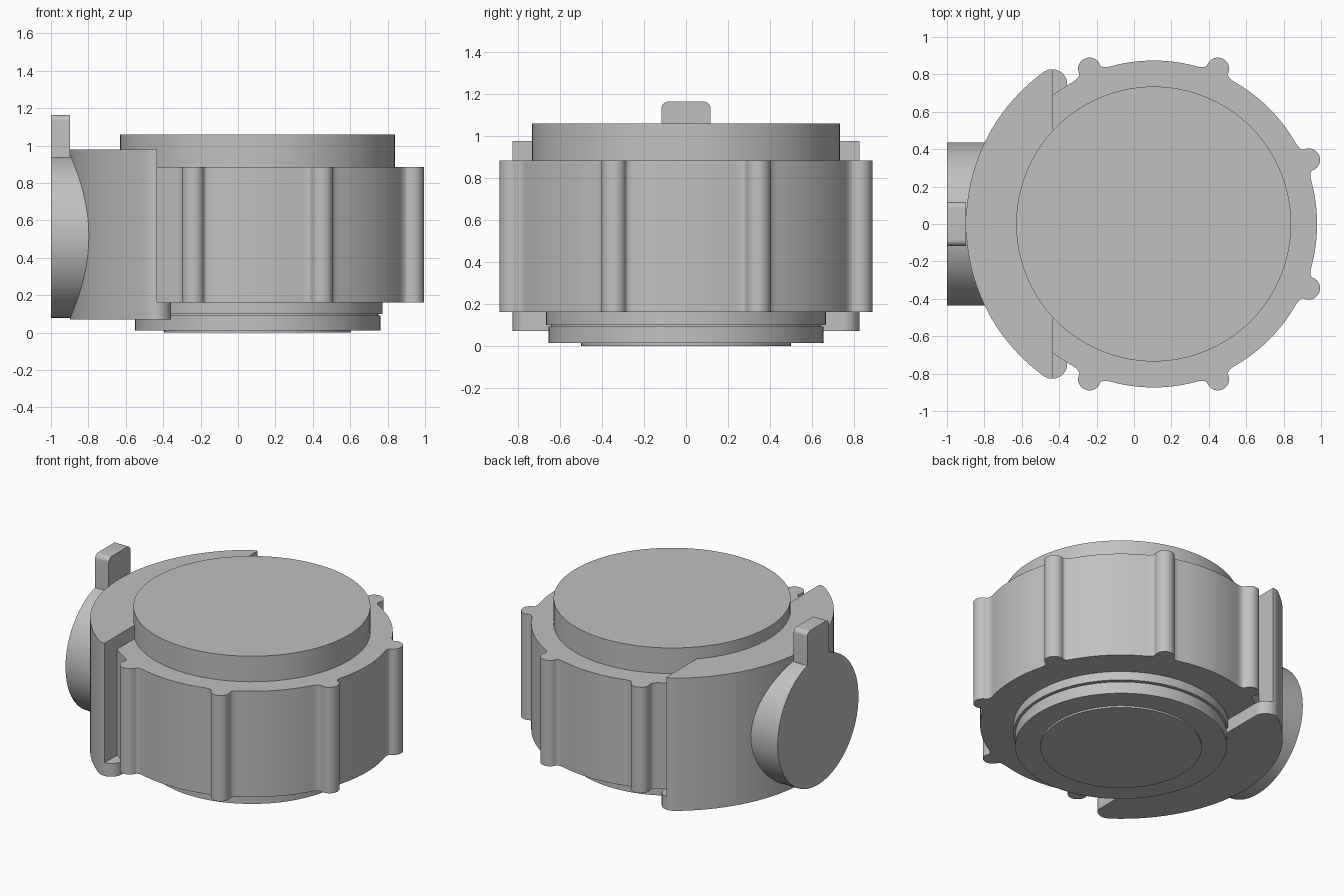
import bpy, bmesh, math
from math import sin, cos, pi, radians
from mathutils import Matrix, Vector

cube = bpy.data.objects.get("Cube")
if cube:
    bpy.data.objects.remove(cube)

grey = bpy.data.materials.new("plain grey")
grey.use_nodes = True
grey.diffuse_color = (0.53, 0.53, 0.53, 1)
grey.node_tree.nodes["Principled BSDF"].inputs["Base Color"].default_value = grey.diffuse_color

AXIS_X = 0.105  # centre of the round parts


def finish(name, bm):
    bmesh.ops.recalc_face_normals(bm, faces=bm.faces)
    mesh = bpy.data.meshes.new(name)
    bm.to_mesh(mesh)
    bm.free()
    mesh.materials.append(grey)
    ob = bpy.data.objects.new(name, mesh)
    bpy.context.collection.objects.link(ob)
    bpy.ops.object.select_all(action='DESELECT')
    ob.select_set(True)
    bpy.context.view_layer.objects.active = ob
    bpy.ops.object.shade_smooth_by_angle(angle=radians(30))
    return ob


def prism(name, outline, low, high, matrix=Matrix()):
    """Extrude a flat outline from low to high along local z."""
    bm = bmesh.new()
    base = bm.faces.new([bm.verts.new((x, y, low)) for x, y in outline])
    moved = bmesh.ops.extrude_face_region(bm, geom=[base], use_keep_orig=True)
    top = [v for v in moved["geom"] if isinstance(v, bmesh.types.BMVert)]
    bmesh.ops.translate(bm, verts=top, vec=(0, 0, high - low))
    bm.transform(matrix)
    return finish(name, bm)


def arc(cx, cy, r, start, end, n):
    return [(cx + r * cos(start + (end - start) * i / n),
             cy + r * sin(start + (end - start) * i / n)) for i in range(n + 1)]


def disc(name, r, low, high):
    return prism(name, arc(AXIS_X, 0, r, 0, 2 * pi, 128)[:-1], low, high)


# Gripping ring: eight rounded ribs blended into a circle
def ring_outline():
    centre, rib, blend, base = 0.898, 0.06, 0.05, 0.874
    half = [(rib * sin(a), centre + rib * cos(a)) for a in (pi / 2 * i / 8 for i in range(9))]
    half += [(rib + blend * (1 - cos(a)), centre - (centre - base) * sin(a))
             for a in (pi / 2 * i / 6 for i in range(1, 7))]
    polar = [(s / centre, r) for s, r in half]
    flat = polar[-1][0]
    profile = [(-a, r) for a, r in reversed(polar[1:])] + polar
    profile += [(flat + (pi / 4 - 2 * flat) * i / 12, base) for i in range(1, 12)]
    points = []
    for k in range(8):
        mid = pi / 8 + k * pi / 4
        points += [(AXIS_X + r * cos(mid + a), r * sin(mid + a)) for a, r in profile]
    return points


prism("grip_ring", ring_outline(), 0.16, 0.885)

# Round cap and stepped base
disc("top_cap", 0.735, 0.88, 1.06)
disc("base_upper_collar", 0.668, 0.10, 0.165)
disc("base_groove", 0.645, 0.09, 0.105)
disc("base_lower_collar", 0.656, 0.012, 0.093)
disc("base_foot", 0.5, 0.0, 0.02)


# Side housing: a circular segment with rounded tips
def housing_outline(limit):
    radius, tip, edge = 1.003, 0.08, -0.357
    cx = edge - tip
    cy = math.sqrt((radius - tip) ** 2 - (cx - AXIS_X) ** 2)
    turn = math.atan2(cy, cx - AXIS_X)
    points = arc(cx, cy, tip, 0, turn, 16)
    points += arc(AXIS_X, 0, radius, turn, 2 * pi - turn, 64)[1:]
    points += arc(cx, -cy, tip, -turn, 0, 16)[1:]
    return [(min(x, limit), y) for x, y in points]


prism("housing_lower_plate", housing_outline(0), 0.07, 0.16)
prism("housing_body", housing_outline(-0.432), 0.16, 0.978)

# Side boss and its upright tab, extruded along x
sideways = Matrix(((0, 0, 1, 0), (1, 0, 0, 0), (0, 1, 0, 0), (0, 0, 0, 1)))
prism("side_boss", arc(0, 0.515, 0.437, 0, 2 * pi, 96)[:-1], -1.0, -0.7, sideways)

half_width, top, corner = 0.117, 1.165, 0.032
tab = [(-half_width, 0.92), (half_width, 0.92)]
tab += arc(half_width - corner, top - corner, corner, 0, pi / 2, 8)
tab += arc(corner - half_width, top - corner, corner, pi / 2, pi, 8)
prism("upright_tab", tab, -1.0, -0.897, sideways)
